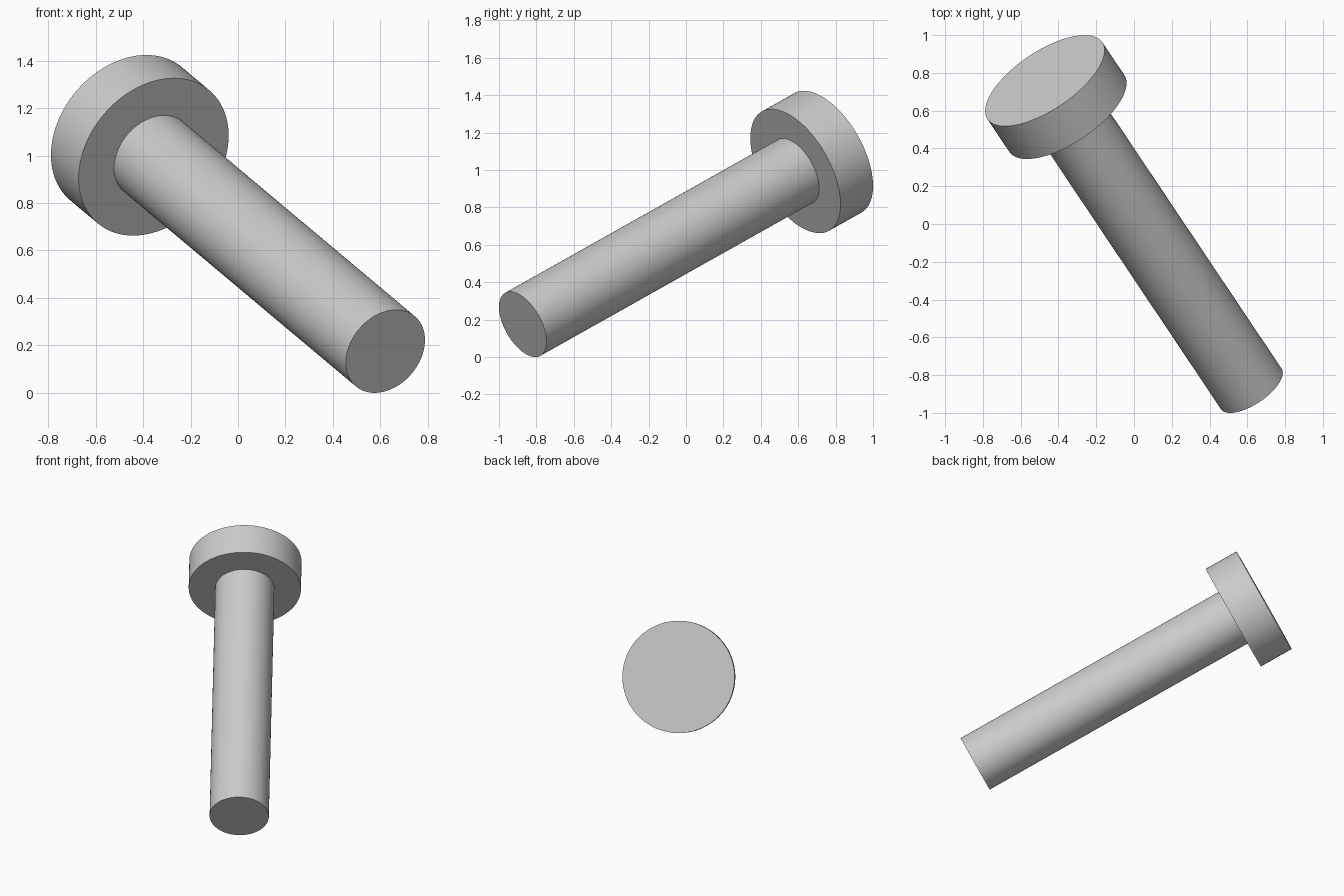
import bpy
import math
from mathutils import Vector

cube = bpy.data.objects.get("Cube")
if cube:
    bpy.data.objects.remove(cube, do_unlink=True)

GREY = (0.6, 0.6, 0.6, 1.0)
steel = bpy.data.materials.new("plain grey")
steel.use_nodes = True
steel.diffuse_color = GREY
steel.node_tree.nodes["Principled BSDF"].inputs["Base Color"].default_value = GREY

# Tilted axis of the bolt, from the shaft tip up to the outer face of the head
tip = Vector((0.621, -0.873, 0.175))
head_top = Vector((-0.472, 0.759, 1.092))
axis = (head_top - tip).normalized()
head_base = head_top - axis * 0.231


def rod(name, start, end, radius):
    """Smooth cylinder running between two points."""
    direction = end - start
    bpy.ops.mesh.primitive_cylinder_add(
        vertices=96, radius=radius, depth=direction.length,
        location=(start + end) / 2,
        rotation=direction.to_track_quat("Z", "Y").to_euler())
    obj = bpy.context.object
    obj.name = name
    obj.data.materials.append(steel)
    bpy.ops.object.shade_smooth_by_angle(angle=math.radians(30))
    return obj


# Long shaft and wide disc head
rod("shaft", tip, head_base, 0.193)
rod("head", head_base, head_top, 0.366)
